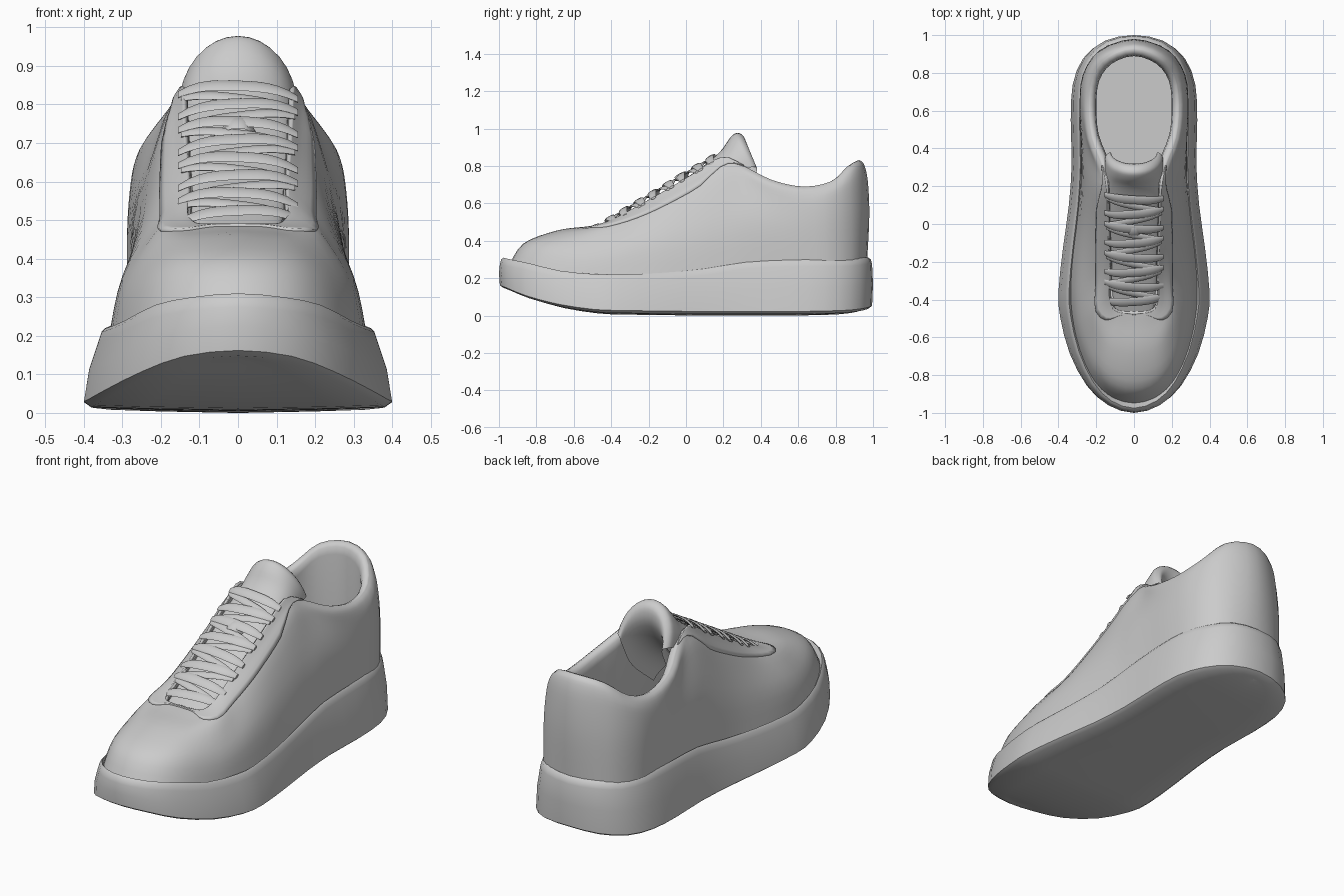
import bpy, bmesh, math
from mathutils import Vector as V

if "Cube" in bpy.data.objects:
    bpy.data.objects.remove(bpy.data.objects["Cube"])


def spline(pts, n, closed=False):
    # smooth curve through the given points, n steps per span
    out, m = [], len(pts)
    get = (lambda i: pts[i % m]) if closed else (lambda i: pts[max(0, min(m - 1, i))])
    for i in range(m if closed else m - 1):
        a, b, c, d = get(i - 1), get(i), get(i + 1), get(i + 2)
        for k in range(n):
            t = k / n
            out.append(b + 0.5 * t * ((c - a) + t * ((2 * a - 5 * b + 4 * c - d) + t * (3 * b - a - 3 * c + d))))
    return out if closed else out + [pts[-1].copy()]


def mirrored(half):
    # half outline toe to heel -> full closed loop
    return half + [V((-p.x, p.y, p.z)) for p in half[-2:0:-1]]


def loft(name, rows, closed=True, cap_start=False, cap_end=False, angle=50, thick=0):
    bm = bmesh.new()
    vs = [[bm.verts.new(p) for p in r] for r in rows]
    n = len(rows[0])
    for r, s in zip(vs, vs[1:]):
        for i in range(n if closed else n - 1):
            j = (i + 1) % n
            bm.faces.new((r[i], r[j], s[j], s[i]))
    if cap_start:
        bm.faces.new(vs[0][::-1])
    if cap_end:
        bm.faces.new(vs[-1])
    bmesh.ops.remove_doubles(bm, verts=bm.verts, dist=1e-5)
    bmesh.ops.recalc_face_normals(bm, faces=bm.faces)
    me = bpy.data.meshes.new(name)
    bm.to_mesh(me)
    bm.free()
    ob = bpy.data.objects.new(name, me)
    bpy.context.collection.objects.link(ob)
    if thick:
        so = ob.modifiers.new("thickness", "SOLIDIFY")
        so.thickness, so.offset = thick, 0
    bpy.ops.object.select_all(action='DESELECT')
    ob.select_set(True)
    bpy.context.view_layer.objects.active = ob
    bpy.ops.object.shade_smooth_by_angle(angle=math.radians(angle))
    return ob


# sole: half outline as (x, y, bottom z, top z)
outline = [(0, -1, .14, .31), (.14, -.96, .125, .30), (.25, -.86, .085, .28), (.34, -.69, .04, .24),
           (.39, -.5, .012, .222), (.40, -.36, .006, .22), (.375, -.12, .003, .23), (.345, .1, 0, .25),
           (.33, .32, 0, .285), (.335, .55, 0, .297), (.325, .74, .003, .30), (.27, .88, .008, .30),
           (.16, .97, .02, .31), (0, 1, .03, .31)]
# ring: x scale, y scale, blend bottom->top, z offset
section = [(0, .94, 0, 0), (.6, .95, 0, .004), (.95, .975, 0, .008), (1, .995, 0, .022), (.965, 1, .5, 0),
           (.905, .995, 1, -.035), (.885, .988, 1, -.01), (.86, .975, 1, 0), (.8, .94, 1, -.06)]
loft("sole", [spline(mirrored([V((x * fx, y * fy, zb + (zt - zb) * f + dz)) for x, y, zb, zt in outline]), 2, True)
              for fx, fy, f, dz in section], angle=45)

# upper: guide lines from the sole up to the throat and collar edge
base = [(0, -.95, .26), (.14, -.91, .25), (.24, -.80, .22), (.31, -.60, .19), (.335, -.40, .19), (.33, -.2, .19),
        (.305, 0, .20), (.285, .18, .23), (.28, .30, .25), (.28, .46, .26), (.285, .63, .26), (.27, .79, .27),
        (.18, .92, .27), (0, .967, .27)]
low = [(0, -.87, .385), (.125, -.835, .38), (.215, -.74, .36), (.285, -.56, .33), (.30, -.38, .35), (.29, -.19, .38),
       (.275, 0, .42), (.265, .18, .48), (.270, .31, .50), (.28, .46, .47), (.288, .63, .46), (.27, .79, .50),
       (.18, .92, .52), (0, .98, .53)]
high = [(0, -.69, .455), (.10, -.67, .45), (.16, -.62, .445), (.215, -.48, .455), (.21, -.32, .49), (.21, -.16, .55),
        (.205, .02, .64), (.20, .18, .73), (.215, .31, .70), (.258, .46, .63), (.278, .63, .60), (.258, .785, .64),
        (.17, .91, .70), (0, .972, .72)]
edge = [(0, -.47, .485), (.06, -.47, .485), (.11, -.45, .487), (.13, -.38, .515), (.125, -.25, .585),
        (.13, -.11, .665), (.135, .04, .755), (.14, .19, .845), (.165, .31, .80), (.22, .46, .725),
        (.235, .63, .69), (.213, .78, .72), (.135, .88, .805), (0, .925, .832)]
rails = []
for i, pts in enumerate(zip(base, low, high, edge)):
    b, l, h, t = [V(p) for p in pts]
    d = V((0, max(-.3, min(.62, t.y + .1)), t.z)) - t
    d.normalize()
    collar = i > 7
    shoulder = t - d * .026 + V((0, 0, -.022)) if collar else h.lerp(t, .7)  # padded collar roll
    w = 1 if collar else .3
    rail = spline([b, l, h, shoulder, t], 4)
    rail += [t + d * .018 * w + V((0, 0, -.007)), t + d * .03 * w + V((0, 0, -.022 * w)),
             t + d * .036 * w + V((0, 0, -.05 * w - .01)), V((b.x * .8, b.y * .92, .28))]
    rails.append(rail)
rows = [spline(mirrored([r[k] for r in rails]), 3, True) for k in range(len(rails[0]))]
loft("upper", rows, cap_end=True, angle=65)

# eyelet panel: U-shaped overlay round the throat, tapering towards the collar
panel = []
for s in range(9):
    line = []
    for c in range(-24, 25):
        a = min(1, max(0, (abs(c) - 2) / 8))
        w = (.12 + .8 * a * a * (3 - 2 * a)) * min(1, .1 + (24 - abs(c)) / 5)
        r = 16 - w * s
        k = min(15, int(r))
        line.append(rows[k][c].lerp(rows[k + 1][c], r - k))
    panel.append(line)
loft("eyelet_panel", panel, closed=False, thick=.014)

# tongue: arched strip rolled over at the top (centre y, z / side x, y, z)
tongue = [(-.5, .46, .10, -.5, .44), (-.2, .61, .13, -.2, .575), (.05, .77, .14, .06, .725),
          (.18, .875, .15, .22, .775), (.235, .95, .155, .31, .785), (.275, .978, .15, .36, .795),
          (.315, .945, .125, .38, .785), (.305, .85, .12, .36, .73), (.2, .70, .12, .28, .60), (0, .55, .12, .1, .45)]
strips = []
for j in range(-8, 9):
    a = j / 8 * math.pi / 2
    f = 1 - math.cos(a)
    strips.append(spline([V((x * math.sin(a), cy + (ey - cy) * f, cz + (ez - cz) * f))
                          for cy, cz, x, ey, ez in tongue], 4))
loft("tongue", strips, closed=False, angle=60)

# laces: flat bands bowed over the tongue
S, N = V((0, .86, .51)), V((0, -.51, .86))


def band(name, y0, y1, half, bow, wide):
    rings = []
    for k in range(13):
        u = k / 6 - 1
        y = y0 + (y1 - y0) * (u + 1) / 2
        c = V((half * u, y, .735 + .6 * y)) + N * (bow * (1 - abs(u) ** 3) - .002)
        w = wide * (1 - .45 * u ** 4)
        rings.append([c + S * w * math.cos(q * math.pi / 4) + N * .006 * math.sin(q * math.pi / 4) for q in range(8)])
    loft(name, rings, cap_start=True, cap_end=True)


for k in range(8):
    y, tilt = -.395 + k * .077, .01 * (-1) ** k
    band(f"lace_top_{k + 1}", y - tilt, y + tilt, .155, .034, .026)
    if k < 7:
        band(f"lace_under_{k + 1}", y + .038 + tilt * 3, y + .038 - tilt * 3, .148, .024, .02)
band("tongue_loop", -.02, -.02, .045, .036, .028)
